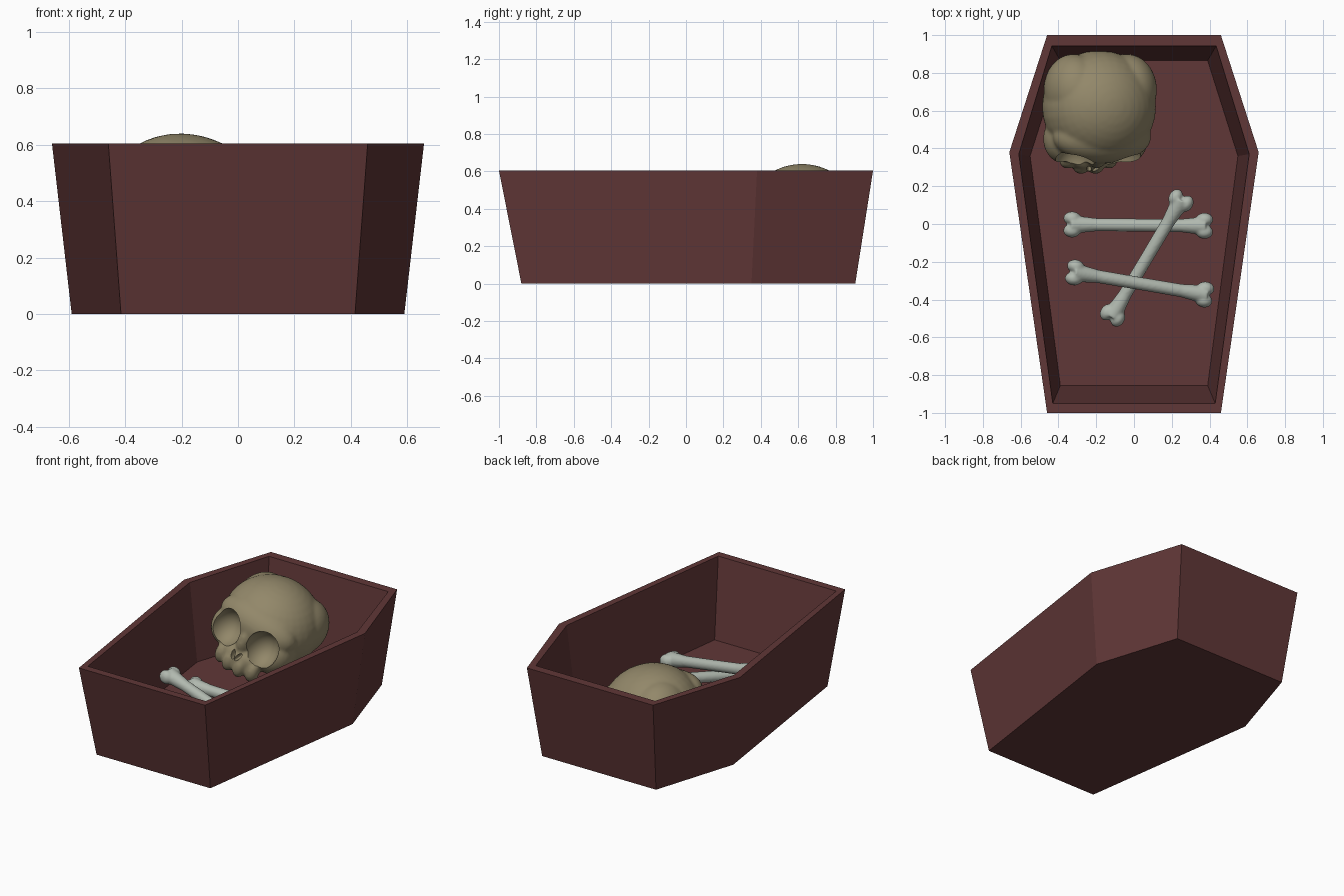
import bpy, bmesh, math
from mathutils import Matrix, Vector

if "Cube" in bpy.data.objects:
    bpy.data.objects.remove(bpy.data.objects["Cube"])


def material(name, color):
    m = bpy.data.materials.new(name)
    m.diffuse_color = (*color, 1)
    m.use_nodes = True
    m.node_tree.nodes["Principled BSDF"].inputs["Base Color"].default_value = m.diffuse_color
    return m


WOOD = material("dark red wood", (0.118, 0.038, 0.038))
SKULL = material("aged tan bone", (0.29, 0.245, 0.143))
BONE = material("pale grey bone", (0.44, 0.485, 0.43))


def finish(name, bm, mat):
    bmesh.ops.recalc_face_normals(bm, faces=bm.faces)
    me = bpy.data.meshes.new(name)
    bm.to_mesh(me)
    bm.free()
    me.materials.append(mat)
    ob = bpy.data.objects.new(name, me)
    bpy.context.collection.objects.link(ob)
    return ob


def activate(ob):
    bpy.ops.object.select_all(action='DESELECT')
    ob.select_set(True)
    bpy.context.view_layer.objects.active = ob


def ellipsoid(bm, frame, centre, radii):
    m = frame @ Matrix.Translation(centre) @ Matrix.Diagonal((*radii, 1))
    bmesh.ops.create_uvsphere(bm, u_segments=32, v_segments=20, radius=1, matrix=m)


def fuse(ob, voxel, rounds):
    """Melt overlapping pieces into one smooth surface."""
    activate(ob)
    r = ob.modifiers.new("fuse", 'REMESH')
    r.mode = 'VOXEL'
    r.voxel_size = voxel
    r.use_smooth_shade = True
    s = ob.modifiers.new("soften", 'SMOOTH')
    s.factor = 0.5
    s.iterations = rounds
    for m in ("fuse", "soften"):
        bpy.ops.object.modifier_apply(modifier=m)


# Open six-sided coffin box with sloping walls
def outline(bm, foot, shoulder, head, z):
    pts = [foot, shoulder, head, (-head[0], head[1]),
           (-shoulder[0], shoulder[1]), (-foot[0], foot[1])]
    return [bm.verts.new((x, y, z)) for x, y in pts]


bm = bmesh.new()
rings = [
    outline(bm, (0.415, -0.88), (0.59, 0.35), (0.415, 0.905), 0.0),
    outline(bm, (0.46, -1.0), (0.66, 0.38), (0.46, 1.0), 0.605),
    outline(bm, (0.43, -0.95), (0.61, 0.37), (0.435, 0.943), 0.605),
    outline(bm, (0.39, -0.855), (0.55, 0.36), (0.39, 0.865), 0.1),
]
bm.faces.new(rings[0])
bm.faces.new(rings[-1])
for lo, hi in zip(rings, rings[1:]):
    for i in range(6):
        j = (i + 1) % 6
        bm.faces.new((lo[i], lo[j], hi[j], hi[i]))
finish("coffin_box", bm, WOOD)

# Skull, rolled onto one side
head = Matrix.Translation((-0.185, 0.62, 0.365)) @ Matrix.Rotation(math.radians(18), 4, 'Y')
bm = bmesh.new()
ellipsoid(bm, head, (0, 0, 0), (0.305, 0.30, 0.272))            # cranium
ellipsoid(bm, head, (0, -0.16, 0.05), (0.27, 0.14, 0.14))       # brow
ellipsoid(bm, head, (0, -0.26, -0.04), (0.045, 0.065, 0.11))    # nose bridge
ellipsoid(bm, head, (0, -0.20, -0.14), (0.16, 0.14, 0.09))      # upper jaw
for s in (-1, 1):
    ellipsoid(bm, head, (s * 0.16, -0.17, -0.06), (0.125, 0.135, 0.13))  # cheek
    ellipsoid(bm, head, (s * 0.15, 0.09, 0.02), (0.155, 0.19, 0.18))     # temple
for x in (-0.115, -0.04, 0.04, 0.115):                           # teeth
    y = -0.315 + 2.5 * x * x
    ellipsoid(bm, head, (x, y, -0.185), (0.042, 0.045, 0.068))
skull = finish("skull", bm, SKULL)
fuse(skull, 0.011, 6)

# Eye sockets and nose holes carved from the skull
bm = bmesh.new()
for s in (-1, 1):
    ellipsoid(bm, head, (s * 0.135, -0.31, 0.0), (0.105, 0.13, 0.122))
    tilt = head @ Matrix.Translation((s * 0.018, -0.325, -0.115)) @ Matrix.Rotation(s * 0.4, 4, 'Y')
    ellipsoid(bm, tilt, (0, 0, 0), (0.013, 0.06, 0.028))
cutter = finish("socket_cutter", bm, SKULL)
cutter.hide_render = True
activate(skull)
cut = skull.modifiers.new("sockets", 'BOOLEAN')
cut.operation = 'DIFFERENCE'
cut.solver = 'EXACT'
cut.use_self = True
cut.object = cutter
bpy.ops.object.modifier_apply(modifier="sockets")
bpy.data.objects.remove(cutter, do_unlink=True)
activate(skull)
bpy.ops.object.shade_smooth_by_angle(angle=math.radians(40))


# Long bones with a flared shaft and paired knobs at each end
def long_bone(name, a, b):
    a, b = Vector(a), Vector(b)
    along = (b - a).normalized()
    side = Vector((0, 0, 1)).cross(along).normalized()
    up = along.cross(side)
    frame = Matrix((side, up, along)).transposed().to_4x4()
    frame.translation = (a + b) / 2
    half = (b - a).length / 2
    bm = bmesh.new()
    for s in (-1, 1):
        flip = frame @ Matrix.Rotation(0 if s > 0 else math.pi, 4, 'X')
        for r1, r2, z1, z2 in ((0.034, 0.035, -0.02, half * 0.6),
                               (0.034, 0.05, half * 0.55, half - 0.035)):
            bmesh.ops.create_cone(
                bm, cap_ends=True, segments=24, radius1=r1, radius2=r2, depth=z2 - z1,
                matrix=flip @ Matrix.Translation((0, 0, (z1 + z2) / 2)))
        for k in (-1, 1):
            ellipsoid(bm, flip, (k * 0.033, 0, half - 0.042), (0.036, 0.044, 0.046))
    ob = finish(name, bm, BONE)
    fuse(ob, 0.007, 6)
    activate(ob)
    bpy.ops.object.shade_smooth_by_angle(angle=math.radians(60))


long_bone("lower_bone", (-0.37, -0.002, 0.145), (0.415, -0.01, 0.145))
long_bone("diagonal_bone", (0.27, 0.16, 0.245), (-0.135, -0.52, 0.145))
long_bone("upper_bone", (-0.355, -0.25, 0.32), (0.415, -0.38, 0.15))
